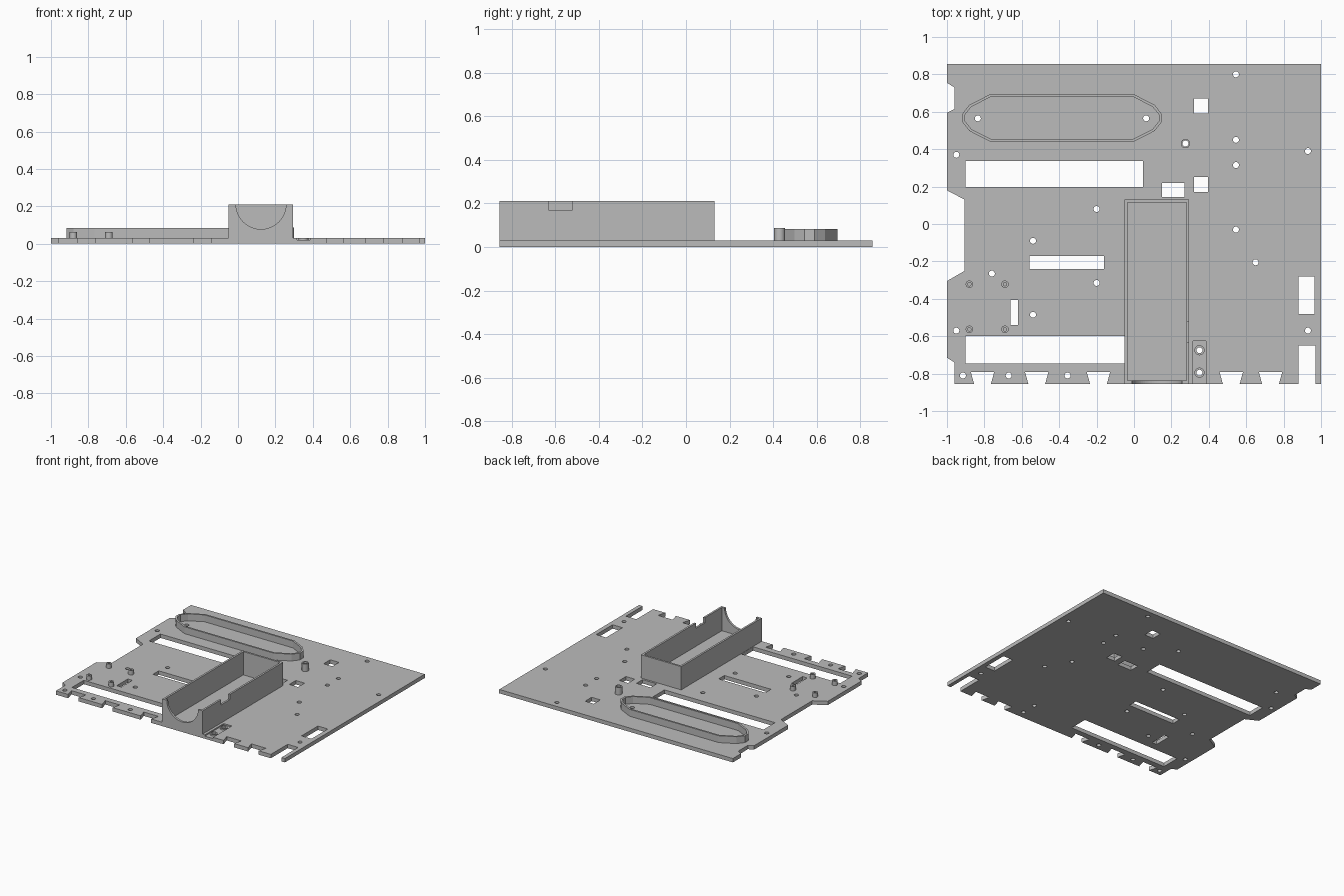
import bpy, bmesh, math
from mathutils import Matrix

cube = bpy.data.objects.get("Cube")
if cube:
    bpy.data.objects.remove(cube, do_unlink=True)

grey = bpy.data.materials.new("matte grey")
grey.use_nodes = True
grey.diffuse_color = (0.5, 0.5, 0.5, 1)
grey.node_tree.nodes["Principled BSDF"].inputs["Base Color"].default_value = (0.5, 0.5, 0.5, 1)

THICK = 0.03
FRONT, BACK = -0.855, 0.855


def rect(x0, x1, y0, y1):
    return [(x0, y0), (x1, y0), (x1, y1), (x0, y1)]


def circle(x, y, r, n=24):
    return [(x + r * math.cos(math.tau * i / n), y + r * math.sin(math.tau * i / n)) for i in range(n)]


def prism(name, loops, z0, z1, turn=None):
    """Extrude a flat outline, with any inner loops as holes."""
    curve = bpy.data.curves.new(name, 'CURVE')
    curve.dimensions = '2D'
    curve.fill_mode = 'BOTH'
    curve.extrude = (z1 - z0) / 2
    for loop in loops:
        spline = curve.splines.new('POLY')
        spline.points.add(len(loop) - 1)
        for point, (x, y) in zip(spline.points, loop):
            point.co = (x, y, 0, 1)
        spline.use_cyclic_u = True
    temp = bpy.data.objects.new(name, curve)
    bpy.context.collection.objects.link(temp)
    graph = bpy.context.evaluated_depsgraph_get()
    mesh = bpy.data.meshes.new_from_object(temp.evaluated_get(graph))
    bpy.data.objects.remove(temp, do_unlink=True)
    bm = bmesh.new()
    bm.from_mesh(mesh)
    bmesh.ops.remove_doubles(bm, verts=bm.verts, dist=1e-5)
    bmesh.ops.recalc_face_normals(bm, faces=bm.faces)
    bmesh.ops.translate(bm, verts=bm.verts, vec=(0, 0, (z0 + z1) / 2))
    if turn:
        bmesh.ops.transform(bm, verts=bm.verts, matrix=turn)
    bm.to_mesh(mesh)
    bm.free()
    mesh.materials.clear()
    mesh.materials.append(grey)
    obj = bpy.data.objects.new(name, mesh)
    bpy.context.collection.objects.link(obj)
    for face in mesh.polygons:
        face.use_smooth = False
    return obj


def cut(obj, cutter):
    """Subtract a cutter and discard it."""
    mod = obj.modifiers.new("cut", 'BOOLEAN')
    mod.operation = 'DIFFERENCE'
    mod.solver = 'EXACT'
    mod.object = cutter
    graph = bpy.context.evaluated_depsgraph_get()
    mesh = bpy.data.meshes.new_from_object(obj.evaluated_get(graph))
    obj.modifiers.clear()
    obj.data = mesh
    bpy.data.objects.remove(cutter, do_unlink=True)


def smooth(obj):
    bpy.ops.object.select_all(action='DESELECT')
    obj.select_set(True)
    bpy.context.view_layer.objects.active = obj
    bpy.ops.object.shade_smooth_by_angle(angle=math.radians(30))


# Plate outline: back edge, right slot, dovetail notches, stepped side
outline = [(-1, BACK), (1, BACK), (1, FRONT), (.97, FRONT), (.97, -.65), (.88, -.65), (.88, FRONT)]
for x in (.73, .52, -.19, -.52, -.81):
    outline += [(x + .045, FRONT), (x + .063, -.79), (x - .063, -.79), (x - .045, FRONT)]
outline += [(-.96, FRONT), (-.96, -.74), (-1, -.715), (-1, -.305), (-.905, -.25),
            (-.905, .13), (-1, .18), (-1, .595), (-.96, .615), (-.96, .73), (-1, .755)]

# Rectangular openings and screw holes
windows = [rect(-.9, .047, .197, .337), rect(-.56, -.16, -.24, -.17), rect(-.66, -.62, -.54, -.405),
           rect(-.9, -.052, -.745, -.6), rect(.32, .395, .59, .67), rect(.15, .27, .145, .22),
           rect(.32, .395, .17, .25), rect(.88, .965, -.48, -.28)]
spots = [(.545, .8), (.545, .45), (.545, .315), (.545, -.03), (.65, -.205), (.93, .39), (.93, -.57),
         (-.95, .37), (-.95, -.57), (-.2, .08), (-.54, -.09), (-.2, -.315), (-.54, -.485),
         (-.76, -.265), (-.915, -.81), (-.67, -.81), (-.355, -.81), (-.835, .565), (.065, .565)]
post_spot = (.275, .43)
collar_spots = [(.35, -.675), (.35, -.795)]
holes = [circle(x, y, .016) for x, y in spots + collar_spots + [post_spot]]
plate = prism("base_plate", [outline] + windows + holes, 0, THICK)

# Shallow recess beside the tray, with two collars
cut(plate, prism("recess_cutter", [rect(.315, .385, -.9, -.625)], .02, .06))
for i, (x, y) in enumerate(collar_spots):
    smooth(prism(f"recess_collar_{i + 1}", [circle(x, y, .027), circle(x, y, .016)], .02, THICK))

# Open tray with a half-round front cut and a notch in one wall
tray = prism("tray_walls", [rect(-.05, .295, FRONT, .13), rect(-.035, .28, -.838, .115)], THICK, .21)
upright = Matrix.Rotation(math.pi / 2, 4, 'X')
cut(tray, prism("arc_cutter", [circle(.123, .212, .134, 64)], .82, .9, upright))
cut(tray, prism("notch_cutter", [rect(.25, .33, -.63, -.52)], .17, .25))

# Long rim with faceted ends
def rim_loop(corners):
    quarter = corners
    half = quarter + [(x, -y) for x, y in reversed(quarter)]
    full = half + [(-x, -y) for x, y in half]
    return [(x - .385, y + .567) for x, y in full]


prism("long_rim", [rim_loop([(.382, .128), (.495, .07), (.533, .022)]),
                   rim_loop([(.378, .114), (.484, .06), (.518, .018)])], THICK, .083)

# Standoffs
x, y = post_spot
smooth(prism("tall_standoff", [circle(x, y, .025), circle(x, y, .016)], THICK, .087))
for i, (x, y) in enumerate((x, y) for x in (-.88, -.69) for y in (-.322, -.563)):
    smooth(prism(f"short_standoff_{i + 1}", [circle(x, y, .02), circle(x, y, .009)], THICK, .063))
